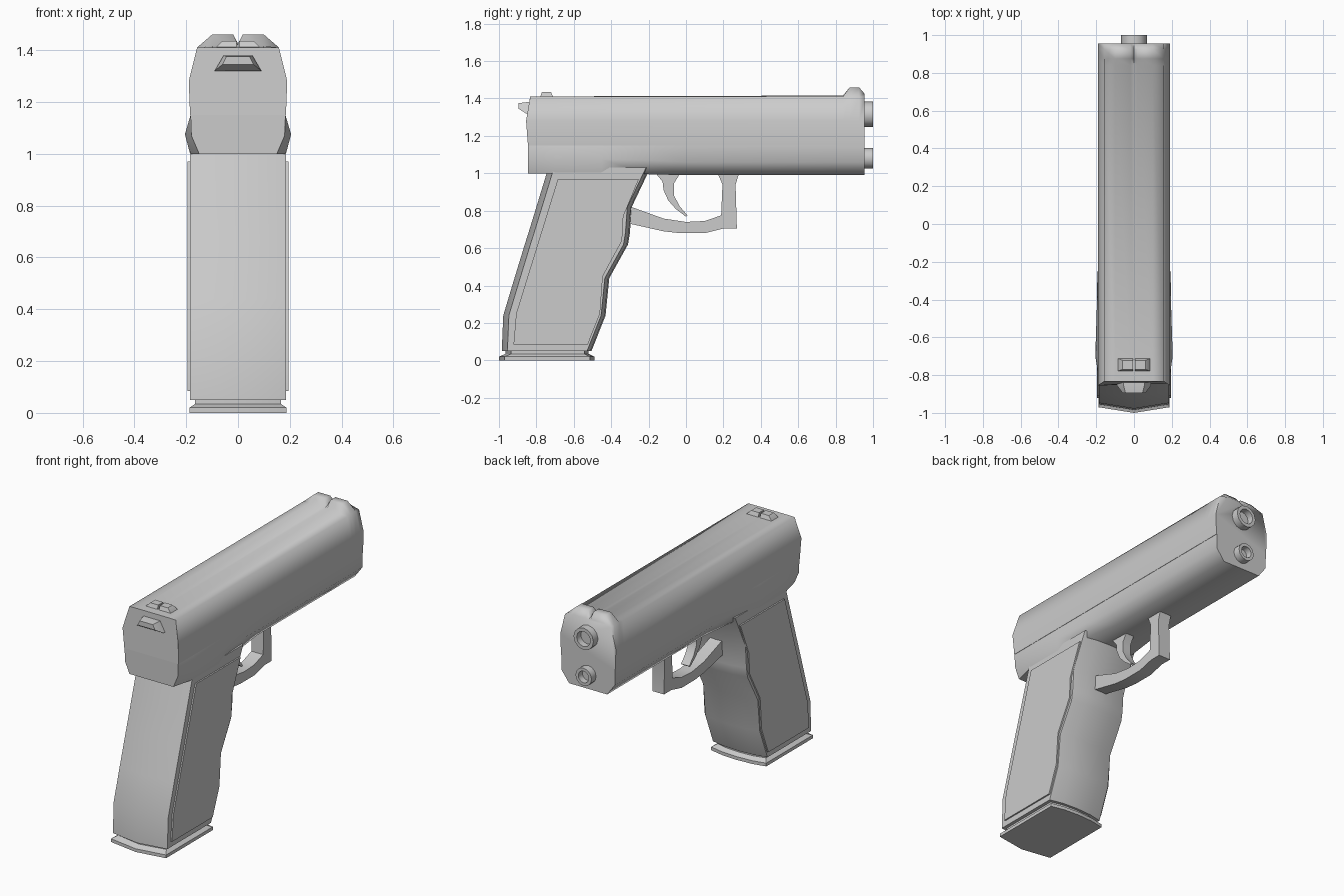
import bpy, bmesh, math


def finish(name, bm, angle=30):
    bmesh.ops.remove_doubles(bm, verts=bm.verts, dist=1e-5)
    bmesh.ops.recalc_face_normals(bm, faces=bm.faces)
    me = bpy.data.meshes.new(name)
    bm.to_mesh(me)
    bm.free()
    ob = bpy.data.objects.new(name, me)
    bpy.context.collection.objects.link(ob)
    bpy.ops.object.select_all(action='DESELECT')
    ob.select_set(True)
    bpy.context.view_layer.objects.active = ob
    bpy.ops.object.shade_smooth_by_angle(angle=math.radians(angle))
    return ob


def loft(name, rings, angle=30):
    """Skin closed rings of equal length and cap both ends."""
    bm = bmesh.new()
    vs = [[bm.verts.new(p) for p in r] for r in rings]
    n = len(rings[0])
    for a, b in zip(vs, vs[1:]):
        for i in range(n):
            j = (i + 1) % n
            bm.faces.new((a[i], a[j], b[j], b[i]))
    bm.faces.new(vs[0][::-1])
    bm.faces.new(vs[-1])
    return finish(name, bm, angle)


def mirror(half):
    """Complete a half ring (x >= 0) across x = 0."""
    return half + [(-x, y, z) for x, y, z in reversed(half) if x > 0]


def prism(name, profile, x0, x1, angle=30):
    return loft(name, [[(x, y, z) for y, z in profile] for x in (x0, x1)], angle)


# Slide, with the notched front sight blended into its top
def slide_ring(y, top, notch, lean=(0, 0, 0)):
    a, b, c = lean
    return mirror([(0.185, y + a, 1.15), (0.19, y + b, 1.28), (0.158, y + c, 1.41),
                   (0.10, y + c, top), (0.018, y + c, top), (0, y + c, notch)])


loft("slide", [slide_ring(-0.845, 1.411, 1.411, (0, -0.01, 0.012)),
               slide_ring(0.84, 1.416, 1.416),
               slide_ring(0.875, 1.46, 1.425),
               slide_ring(0.925, 1.46, 1.425),
               slide_ring(0.955, 1.425, 1.415)], 75)

# Frame below the slide, flaring above the grip
frame = [(-0.845, 0.18, 1.07, 0.15, 1.0), (-0.70, 0.205, 1.075, 0.185, 1.0),
         (-0.45, 0.197, 1.075, 0.185, 1.0), (-0.20, 0.188, 1.07, 0.16, 0.995),
         (0.0, 0.182, 1.06, 0.13, 0.99), (0.955, 0.182, 1.06, 0.13, 0.99)]
loft("frame", [mirror([(0.183, y, 1.15), (w, y, zw), (b, y, zb)])
               for y, w, zw, b, zb in frame], 65)


# Grip and magazine base share one outline: pointed back, rounded front
def grip_ring(z, front, back, w=0.186):
    return mirror([(0, front, z), (w * 0.55, front - 0.006, z), (w, front - 0.024, z),
                   (w, back + 0.03, z), (0, back, z)])


levels = [(0.05, -0.505, -0.985), (0.24, -0.43, -0.977), (0.44, -0.41, -0.917),
          (0.62, -0.31, -0.862), (0.68, -0.30, -0.843), (0.82, -0.29, -0.80),
          (1.03, -0.19, -0.736)]
loft("grip", [grip_ring(*l) for l in levels], 40)
loft("magazine_base", [grip_ring(0, -0.49, -1.0, 0.188), grip_ring(0.02, -0.49, -1.0, 0.188),
                       grip_ring(0.035, -0.52, -0.965, 0.165),
                       grip_ring(0.06, -0.52, -0.965, 0.165)])

# Raised grip panels
panel = [(-0.685, 0.97), (-0.252, 0.97), (-0.335, 0.77), (-0.342, 0.64), (-0.445, 0.45),
         (-0.46, 0.25), (-0.525, 0.085), (-0.922, 0.085), (-0.908, 0.25)]
for side, s in (("left", -1), ("right", 1)):
    prism("grip_panel_" + side, panel, s * 0.17, s * 0.195)

# Trigger guard and trigger
guard = [(0.165, 1.01), (0.195, 0.94), (0.188, 0.775), (0.10, 0.745), (0.0, 0.74),
         (-0.12, 0.758), (-0.32, 0.83), (-0.32, 0.735), (-0.12, 0.69), (-0.03, 0.68),
         (0.10, 0.68), (0.20, 0.705), (0.272, 0.705), (0.265, 0.94), (0.287, 1.01)]
prism("trigger_guard", guard, -0.04, 0.04, 25)
trigger = [(-0.17, 1.01), (-0.125, 0.955), (-0.12, 0.91), (-0.095, 0.855), (-0.055, 0.81),
           (0.0, 0.768), (0.008, 0.775), (-0.035, 0.825), (-0.063, 0.88), (-0.065, 0.945),
           (-0.025, 1.01)]
prism("trigger", trigger, -0.028, 0.028, 45)


# Barrel and guide rod, hollow at the tip
def tube(name, z, r, inner):
    steps = [(0.94, r), (1.0, r), (1.0, inner), (0.96, inner)]
    loft(name, [[(q * math.cos(k * math.tau / 12), y, z + q * math.sin(k * math.tau / 12))
                 for k in range(12)] for y, q in steps], 40)


tube("barrel", 1.315, 0.068, 0.047)
tube("guide_rod", 1.08, 0.055, 0.036)

# Rear sight halves with a narrow notch between them
for side, s in (("left", -1), ("right", 1)):
    loft("rear_sight_" + side,
         [[(s * x, y, z) for x, y in ((0.006, y0), (xo, y0), (xo, y1), (0.006, y1))]
          for z, xo, y0, y1 in ((1.40, 0.09, -0.783, -0.707), (1.412, 0.085, -0.778, -0.712),
                                (1.435, 0.06, -0.77, -0.722))])

# Hammer tab on the rear face
loft("hammer", [mirror([(0.09, -0.83, 1.32), (0.055, -0.83, 1.38)]),
                mirror([(0.09, -0.855, 1.32), (0.055, -0.855, 1.38)]),
                mirror([(0.06, -0.895, 1.345), (0.045, -0.895, 1.375)])])
